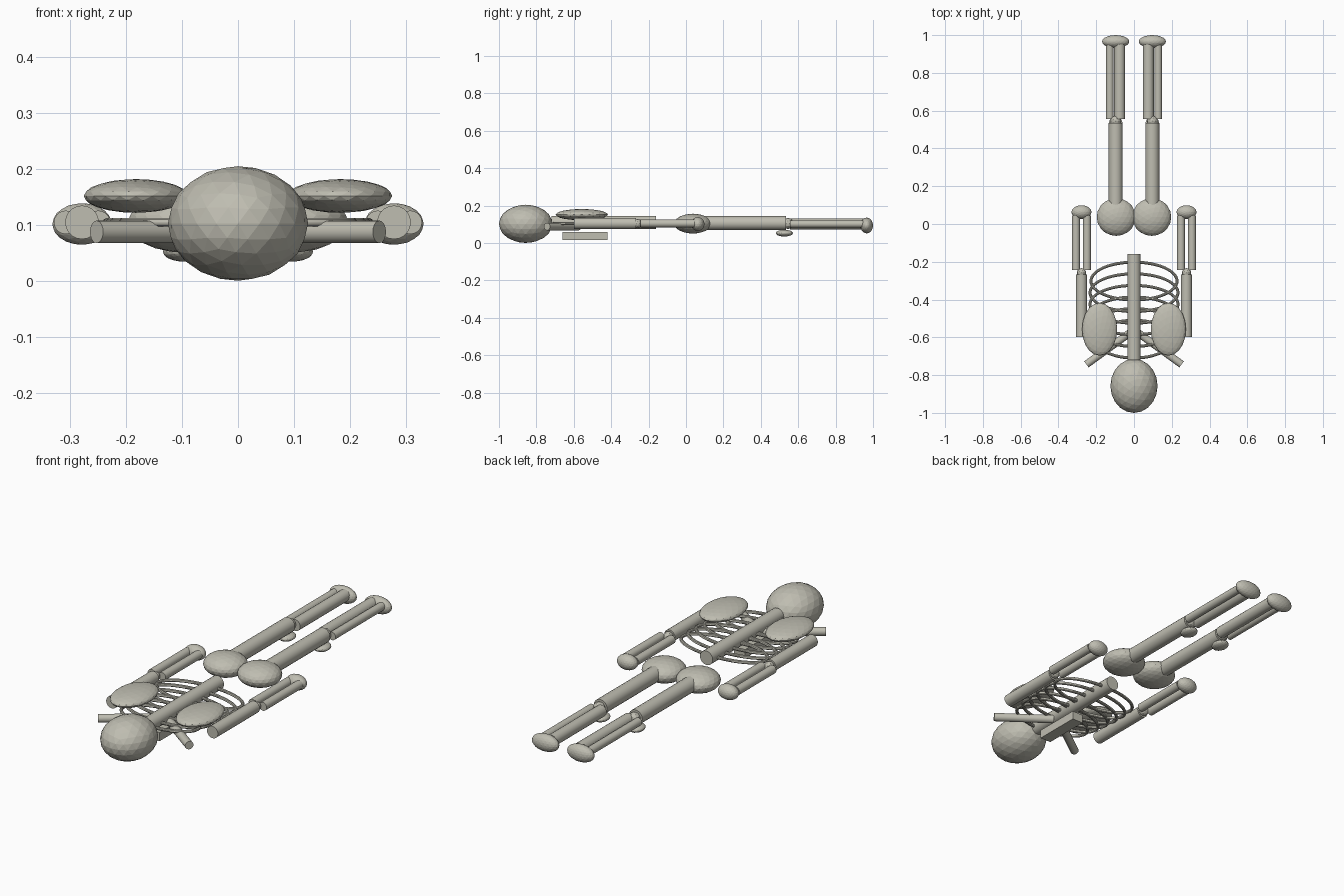
import bpy
from mathutils import Vector

if "Cube" in bpy.data.objects:
    bpy.data.objects.remove(bpy.data.objects["Cube"])

bone = bpy.data.materials.new("bone")
bone.diffuse_color = (0.52, 0.51, 0.44, 1)
bone.use_nodes = True
bone.node_tree.nodes["Principled BSDF"].inputs["Base Color"].default_value = bone.diffuse_color

Z = 0.105  # height of the main bone axis


def finish(name):
    ob = bpy.context.object
    ob.name = name
    ob.data.materials.append(bone)
    return ob


def blob(name, loc, radii, detail=3):
    """Faceted ellipsoid."""
    bpy.ops.mesh.primitive_ico_sphere_add(subdivisions=detail, radius=1, location=loc)
    bpy.context.object.scale = radii
    return finish(name)


def rod(name, a, b, r):
    """Cylinder between two points."""
    a, b = Vector(a), Vector(b)
    bpy.ops.mesh.primitive_cylinder_add(vertices=20, radius=r, depth=(b - a).length,
                                        location=(a + b) / 2)
    ob = finish(name)
    ob.rotation_euler = (b - a).to_track_quat('Z', 'Y').to_euler()
    bpy.ops.object.shade_smooth_by_angle()
    return ob


# Head and spine
blob("skull", (0, -0.857, 0.103), (0.125, 0.143, 0.102))
rod("spine", (0, -0.72, 0.111), (0, -0.16, 0.111), 0.035)

# Breastbone plate
bpy.ops.mesh.primitive_cube_add(size=1, location=(0, -0.54, 0.039))
bpy.context.object.scale = (0.06, 0.24, 0.043)
finish("breastbone")

# Rib hoops, lying flat and overlapping along the spine
for i, rx in enumerate((0.228, 0.233, 0.233, 0.228, 0.22, 0.205)):
    bpy.ops.mesh.primitive_torus_add(major_radius=rx, minor_radius=0.008,
                                     major_segments=48, minor_segments=10,
                                     location=(0, -0.302 - 0.0615 * i, Z))
    ob = finish("rib_%d" % (i + 1))
    for v in ob.data.vertices:  # squash the hoop but keep the tube round
        r = v.co.xy.length
        k = 0.1 / rx
        v.co.y = v.co.y / r * (rx * k + r - rx)
    bpy.ops.object.shade_smooth_by_angle()

for s, side in ((-1, "left"), (1, "right")):
    # Shoulder
    blob("shoulder_blade_" + side, (s * 0.182, -0.557, 0.152), (0.093, 0.14, 0.03))
    rod("collar_bone_" + side, (s * 0.02, -0.575, 0.088), (s * 0.252, -0.743, 0.088), 0.02)
    # Arm
    rod("upper_arm_" + side, (s * 0.278, -0.598, Z), (s * 0.278, -0.268, Z), 0.03)
    blob("elbow_" + side, (s * 0.278, -0.258, Z), (0.025, 0.025, 0.025), 2)
    for x, part in ((0.249, "inner"), (0.307, "outer")):
        rod("forearm_%s_%s" % (part, side), (s * x, -0.243, Z), (s * x, 0.045, Z), 0.021)
    blob("hand_" + side, (s * 0.278, 0.063, 0.102), (0.053, 0.036, 0.037))
    # Pelvis and leg
    blob("pelvis_" + side, (s * 0.094, 0.037, 0.104), (0.103, 0.1, 0.053))
    rod("thigh_" + side, (s * 0.097, 0.09, 0.107), (s * 0.097, 0.535, 0.107), 0.037)
    blob("knee_" + side, (s * 0.097, 0.545, Z), (0.03, 0.03, 0.03), 2)
    blob("kneecap_" + side, (s * 0.097, 0.526, 0.053), (0.037, 0.046, 0.018))
    rod("shin_" + side, (s * 0.076, 0.557, 0.102), (s * 0.076, 0.95, 0.102), 0.029)
    rod("calf_bone_" + side, (s * 0.128, 0.557, 0.102), (s * 0.128, 0.95, 0.102), 0.02)
    blob("foot_" + side, (s * 0.097, 0.966, 0.094), (0.072, 0.034, 0.042))
